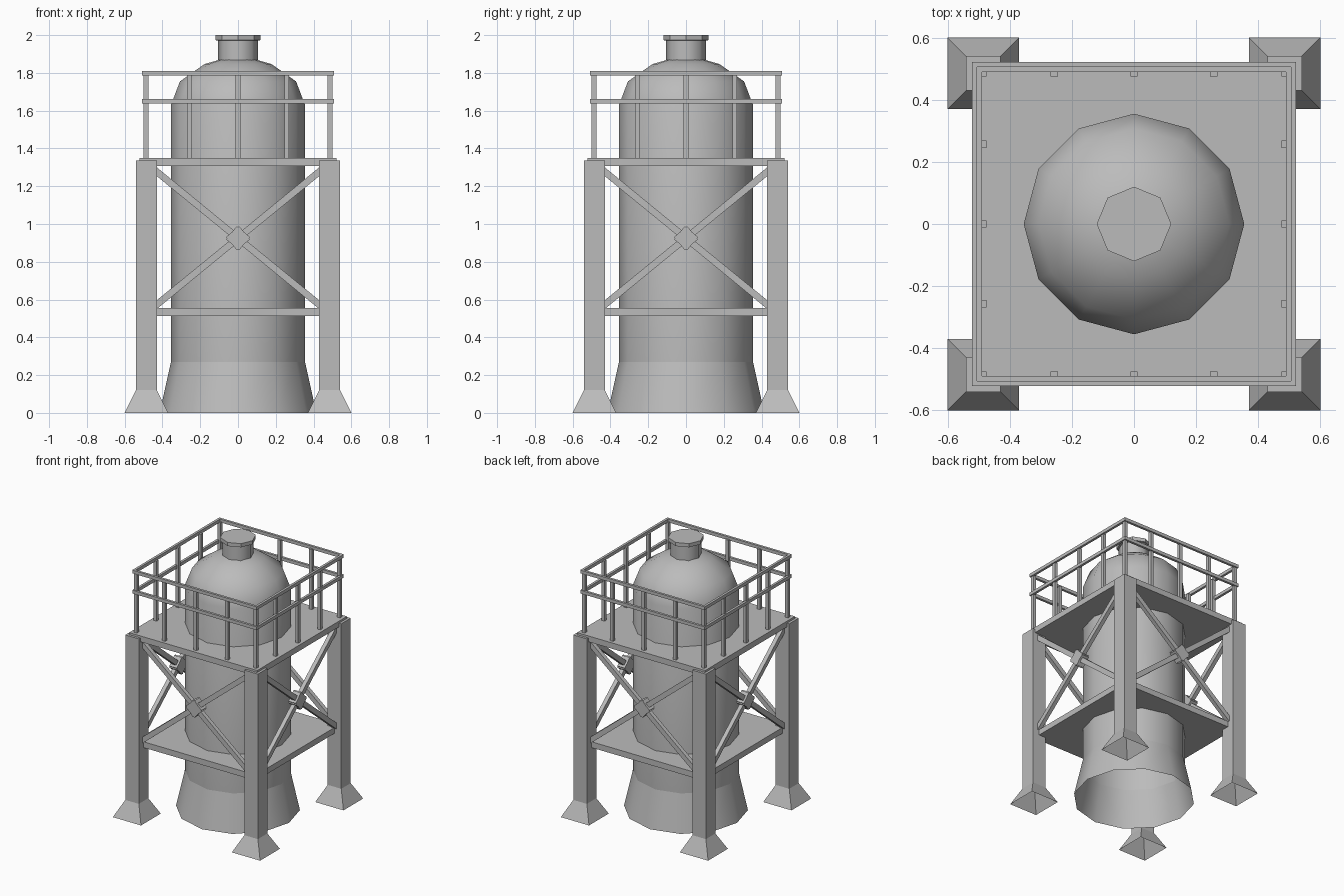
import bpy
import bmesh
import math
from mathutils import Matrix, Vector

if "Cube" in bpy.data.objects:
    bpy.data.objects.remove(bpy.data.objects["Cube"], do_unlink=True)

grey = bpy.data.materials.new("plain grey")
grey.use_nodes = True
grey.diffuse_color = (0.5, 0.5, 0.5, 1)
grey.node_tree.nodes["Principled BSDF"].inputs["Base Color"].default_value = (0.5, 0.5, 0.5, 1)


def finish(name, bm, smooth=None):
    mesh = bpy.data.meshes.new(name)
    bm.to_mesh(mesh)
    bm.free()
    mesh.materials.append(grey)
    ob = bpy.data.objects.new(name, mesh)
    bpy.context.collection.objects.link(ob)
    if smooth:
        bpy.ops.object.select_all(action="DESELECT")
        ob.select_set(True)
        bpy.context.view_layer.objects.active = ob
        bpy.ops.object.shade_smooth_by_angle(angle=math.radians(smooth))
    return ob


def box(name, centre, size, turn=Matrix()):
    bm = bmesh.new()
    bmesh.ops.create_cube(bm, size=1, matrix=Matrix.Translation(centre) @ turn @ Matrix.Diagonal((*size, 1)))
    return finish(name, bm)


def loft(name, rings, sides, smooth=None, start=0, centre=(0, 0), cap_top=True):
    """Stack rings of (radius, z); the underside stays open."""
    bm = bmesh.new()
    loops = []
    for r, z in rings:
        angles = [start + math.tau * i / sides for i in range(sides)]
        loops.append([bm.verts.new((centre[0] + r * math.cos(a), centre[1] + r * math.sin(a), z)) for a in angles])
    for low, high in zip(loops, loops[1:]):
        for i in range(sides):
            j = (i + 1) % sides
            bm.faces.new((low[i], low[j], high[j], high[i]))
    if cap_top:
        bm.faces.new(loops[-1])
    return finish(name, bm, smooth)


# Tank: flared skirt, shell with domed head, neck and lid
R, SHOULDER, DOME = 0.355, 1.63, 0.25
loft("tank_skirt", [(0.415, 0), (R, 0.27)], 12, 40, cap_top=False)
dome = [(R * math.cos(math.radians(a)), SHOULDER + DOME * math.sin(math.radians(a))) for a in (0, 30, 60, 75)]
loft("tank_shell", [(R, 0.27)] + dome + [(0.02, SHOULDER + DOME)], 12, 40)
loft("tank_neck", [(0.105, 1.86), (0.105, 1.98)], 8, 50)
lid = loft("tank_lid", [(0.105, 1.972), (0.12, 1.973), (0.12, 2.0)], 8)

# Legs on flared, hollow feet
LEG = 0.485
for sx, side in ((1, "left"), (-1, "right")):
    for sy, end in ((-1, "front"), (1, "back")):
        rings = [(h * math.sqrt(2), z) for h, z in ((0.115, 0), (0.055, 0.12), (0.055, 1.335))]
        loft(f"{end}_{side}_leg", rings, 4, start=math.pi / 4, centre=(sx * LEG, sy * LEG))

# Upper platform and lower deck
box("upper_platform", (0, 0, 1.3285), (1.044, 1.044, 0.043))
box("lower_deck", (0, 0, 0.535), (0.97, 0.97, 0.043))

# Cross braces and guard rails, repeated on the four sides
BRACE_TOP, BRACE_LOW, REACH = 1.285, 0.565, 0.44
mid_z = (BRACE_TOP + BRACE_LOW) / 2
rise = BRACE_TOP - BRACE_LOW
tilt = math.atan2(rise, 2 * REACH)
for k, side in enumerate(("front", "left", "back", "right")):
    spin = Matrix.Rotation(k * math.pi / 2, 4, "Z")

    def side_box(name, centre, size, lean=0):
        box(f"{side}_{name}", spin @ Vector(centre), size, spin @ Matrix.Rotation(lean, 4, "Y"))

    for lean, label in ((tilt, "falling"), (-tilt, "rising")):
        side_box(f"{label}_brace", (0, -LEG, mid_z), (math.hypot(rise, 2 * REACH), 0.03, 0.036), lean)
        side_box(f"{label}_brace_joint", (0, -LEG, mid_z), (0.09, 0.06, 0.09), lean)
    for z, label in ((1.797, "top"), (1.649, "middle")):
        side_box(f"{label}_rail", (0, -0.498, z), (1.012, 0.018, 0.024))
    for n, x in enumerate((-0.487, -0.257, 0, 0.257)):
        side_box(f"rail_post_{n + 1}", (x, -0.487, 1.567), (0.024, 0.024, 0.45))
